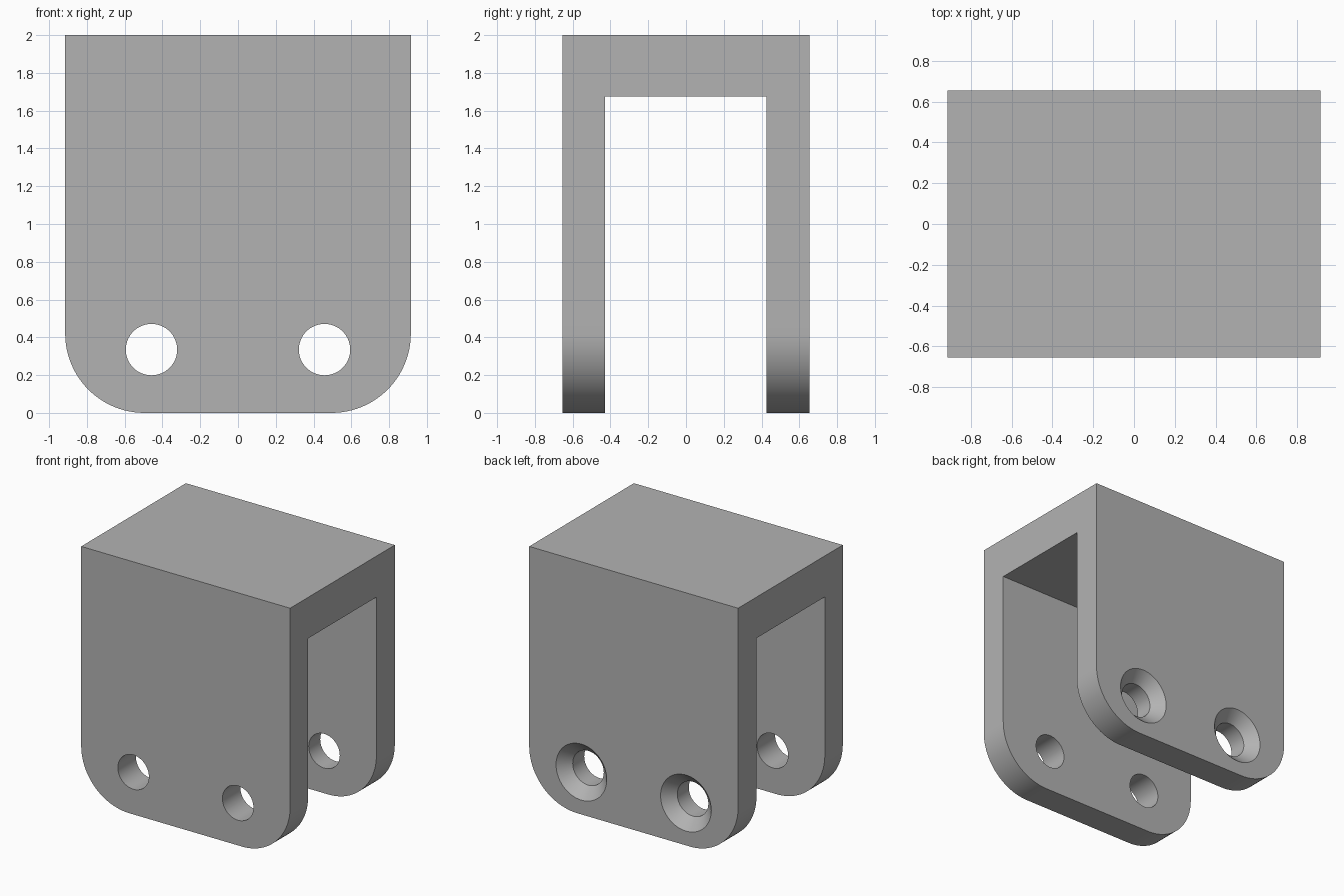
import bpy, bmesh, math
from mathutils import Vector

if "Cube" in bpy.data.objects:
    bpy.data.objects.remove(bpy.data.objects["Cube"], do_unlink=True)

HALF_W, HALF_D, HEIGHT = 0.915, 0.655, 2.0
CORNER_R = 0.42
SLOT_FRONT, SLOT_BACK, SLOT_TOP = -0.43, 0.425, 1.675
HOLE_X, HOLE_Z, HOLE_R, SINK_R = 0.458, 0.335, 0.136, 0.222

grey = bpy.data.materials.new("plain grey")
grey.use_nodes = True
colour = (0.45, 0.45, 0.45, 1)
grey.diffuse_color = colour
grey.node_tree.nodes["Principled BSDF"].inputs["Base Color"].default_value = colour


def extrude(name, outline, direction):
    """Close an outline of points and push it along a direction."""
    bm = bmesh.new()
    face = bm.faces.new([bm.verts.new(p) for p in outline])
    moved = bmesh.ops.extrude_face_region(bm, geom=[face], use_keep_orig=True)
    verts = [g for g in moved["geom"] if isinstance(g, bmesh.types.BMVert)]
    bmesh.ops.translate(bm, vec=direction, verts=verts)
    bmesh.ops.recalc_face_normals(bm, faces=bm.faces)
    return finish(name, bm)


def finish(name, bm):
    mesh = bpy.data.meshes.new(name)
    bm.to_mesh(mesh)
    bm.free()
    mesh.materials.append(grey)
    obj = bpy.data.objects.new(name, mesh)
    bpy.context.collection.objects.link(obj)
    return obj


def lathe_y(name, profile, x, z, steps=64):
    """Solid of rings (y, radius) around an axis parallel to y."""
    bm = bmesh.new()
    rings = []
    for y, r in profile:
        angles = [math.tau * i / steps for i in range(steps)]
        rings.append([bm.verts.new((x + r * math.cos(a), y, z + r * math.sin(a)))
                      for a in angles])
    for a, b in zip(rings, rings[1:]):
        for i in range(steps):
            j = (i + 1) % steps
            bm.faces.new((a[i], a[j], b[j], b[i]))
    bm.faces.new(rings[0])
    bm.faces.new(rings[-1])
    bmesh.ops.recalc_face_normals(bm, faces=bm.faces)
    return finish(name, bm)


# Body: block with two rounded lower corners
outline = [(-HALF_W, -HALF_D, HEIGHT)]
for side, start in ((-1, math.pi), (1, 1.5 * math.pi)):
    for i in range(25):
        a = start + i / 24 * math.pi / 2
        outline.append((side * (HALF_W - CORNER_R) + CORNER_R * math.cos(a),
                        -HALF_D, CORNER_R + CORNER_R * math.sin(a)))
outline.append((HALF_W, -HALF_D, HEIGHT))
body = extrude("clevis_bracket", outline, Vector((0, 2 * HALF_D, 0)))

# Slot between the two walls
slot = [(-1.2, y, z) for y, z in ((SLOT_FRONT, -0.2), (SLOT_BACK, -0.2),
                                  (SLOT_BACK, SLOT_TOP), (SLOT_FRONT, SLOT_TOP))]
cutters = [extrude("slot_cutter", slot, Vector((2.4, 0, 0)))]

# Through holes, countersunk on the back wall
sink = SINK_R - HOLE_R
hole = [(-0.9, HOLE_R), (HALF_D - sink, HOLE_R), (HALF_D + 0.1, SINK_R + 0.1)]
for side in (-1, 1):
    cutters.append(lathe_y("hole_cutter", hole, side * HOLE_X, HOLE_Z))

# Cut, then drop the cutters
for cutter in cutters:
    cutter.hide_render = True
    cut = body.modifiers.new("cut", 'BOOLEAN')
    cut.operation = 'DIFFERENCE'
    cut.solver = 'EXACT'
    cut.object = cutter
bpy.ops.object.select_all(action='DESELECT')
body.select_set(True)
bpy.context.view_layer.objects.active = body
for cut in list(body.modifiers):
    bpy.ops.object.modifier_apply(modifier=cut.name)
for cutter in cutters:
    bpy.data.objects.remove(cutter, do_unlink=True)

bpy.ops.object.shade_smooth_by_angle(angle=math.radians(30))
